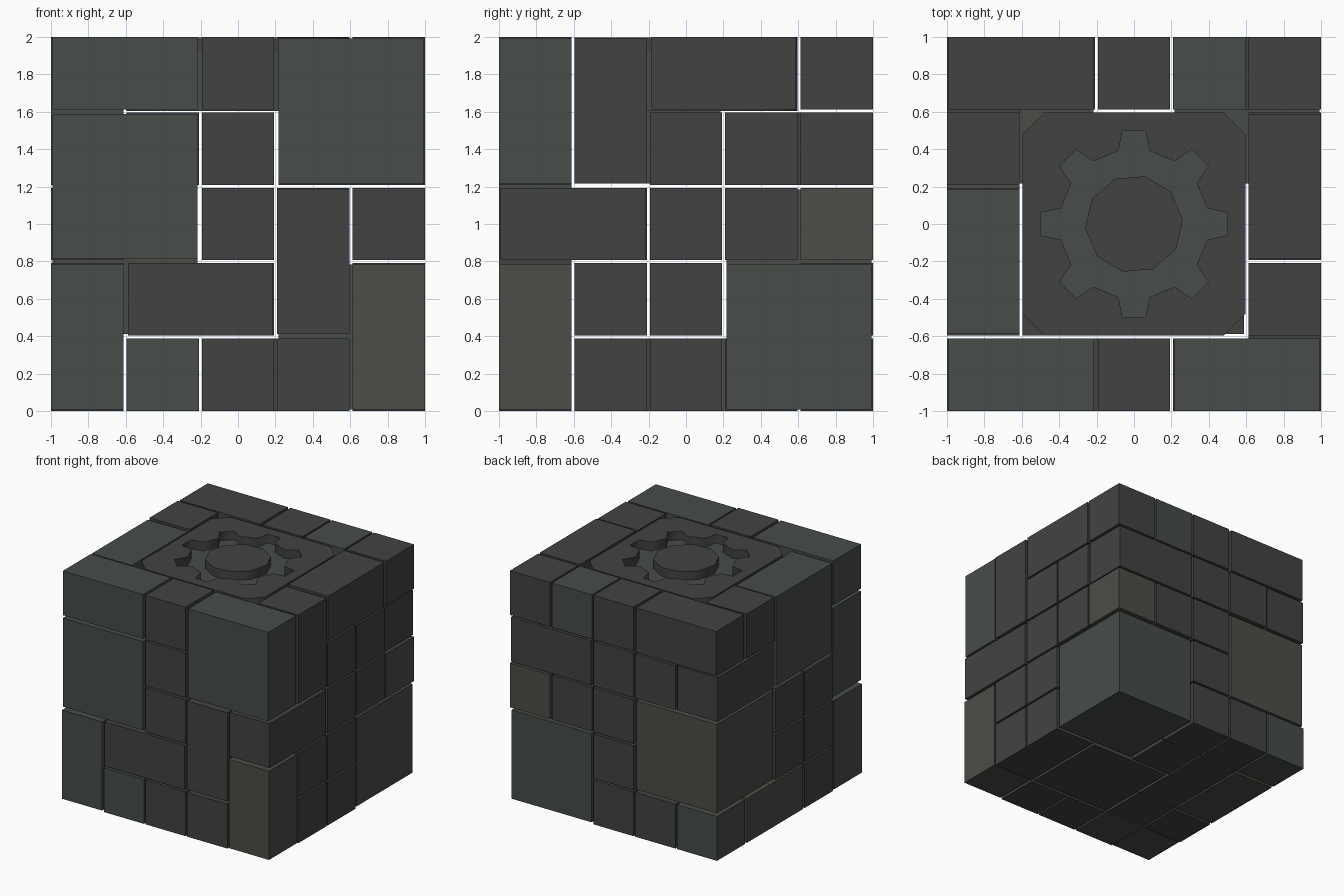
import bpy
from math import sin, cos, radians

if "Cube" in bpy.data.objects:
    bpy.data.objects.remove(bpy.data.objects["Cube"])


def material(name, rgb):
    m = bpy.data.materials.new(name)
    m.diffuse_color = (*rgb, 1)
    m.use_nodes = True
    m.node_tree.nodes["Principled BSDF"].inputs["Base Color"].default_value = m.diffuse_color
    return m


DARK = material("dark_grey", (0.055, 0.055, 0.055))
GREEN = material("green_grey", (0.063, 0.074, 0.066))
BROWN = material("brown_grey", (0.076, 0.072, 0.063))

SHRINK = 0.96                      # each block is scaled about its own centre
CELL = 2 / (4 + SHRINK)
HALF = 2.5 * CELL
taken = set()


def block(x, y, z, mat=DARK, name="block"):
    """Box over inclusive cell ranges of the 5 x 5 x 5 grid."""
    spans = [r if isinstance(r, tuple) else (r, r) for r in (x, y, z)]
    centre = [(a + b + 1) / 2 * CELL - HALF for a, b in spans]
    centre[2] += 1
    bpy.ops.mesh.primitive_cube_add(size=1, location=centre)
    o = bpy.context.object
    o.name = name
    o.scale = [(b - a + 1) * CELL * SHRINK for a, b in spans]
    o.data.materials.append(mat)
    for i in range(spans[0][0], spans[0][1] + 1):
        for j in range(spans[1][0], spans[1][1] + 1):
            for k in range(spans[2][0], spans[2][1] + 1):
                taken.add((i, j, k))


# Merged and coloured blocks: x, y, z cell ranges
for args in [
    # front
    ((0, 1), 0, 4, GREEN), ((3, 4), 0, (3, 4), GREEN), ((0, 1), 0, (2, 3), GREEN),
    (3, 0, (1, 2)), (4, (0, 1), 2), (4, 0, (0, 1), BROWN),
    ((1, 2), 0, 1), (0, 0, (0, 1), GREEN), (1, 0, 0, GREEN),
    # right
    (4, 1, (3, 4)), (4, (2, 3), 4), (4, 4, 2, BROWN),
    # back
    ((3, 4), (3, 4), (0, 1), GREEN), ((3, 4), 4, 3), (3, 4, 4, GREEN),
    ((0, 1), 4, 4), ((0, 1), (3, 4), (1, 2), BROWN), (0, 4, 0, GREEN),
    # left
    (0, (1, 2), (3, 4), GREEN), (0, (3, 4), 3), (0, (2, 3), 0, BROWN),
    # bottom
    ((2, 3), (1, 2), 0),
]:
    block(*args, name="merged_block")

# Single blocks fill the rest of the shell, leaving the top middle open
for i in range(5):
    for j in range(5):
        for k in range(5):
            inside = 0 < i < 4 and 0 < j < 4
            if (i, j, k) not in taken and not (inside and k > 0):
                block(i, j, k, name="single_block")


def slab(name, outlines, z0, z1, mat):
    """Extrude flat outlines; an inner outline becomes a hole."""
    c = bpy.data.curves.new(name, 'CURVE')
    c.dimensions = '2D'
    c.fill_mode = 'BOTH'
    c.extrude = (z1 - z0) / 2
    for pts in outlines:
        s = c.splines.new('POLY')
        s.points.add(len(pts) - 1)
        for p, (x, y) in zip(s.points, pts):
            p.co = (x, y, 0, 1)
        s.use_cyclic_u = True
    o = bpy.data.objects.new(name, c)
    o.location.z = (z0 + z1) / 2
    bpy.context.collection.objects.link(o)
    bpy.ops.object.select_all(action='DESELECT')
    o.select_set(True)
    bpy.context.view_layer.objects.active = o
    bpy.ops.object.convert(target='MESH')
    bpy.context.object.data.materials.clear()
    bpy.context.object.data.materials.append(mat)


def polar(r, deg):
    return (r * cos(radians(deg)), r * sin(radians(deg)))


E, C = 0.595, 0.48
octagon = [(E, -C), (E, C), (C, E), (-C, E), (-E, C), (-E, -C), (-C, -E), (C, -E)]
gear = [polar(r, 45 * t + a) for t in range(8)
        for r, a in ((0.4, -12), (0.504, -7), (0.504, 7), (0.4, 12))]

# Top plate with a sunken gear and a ten-sided hub
FLOOR = 1.92
slab("gear_floor", [octagon], 1.604, FLOOR, GREEN)
slab("gear_cutout_plate", [octagon, gear], FLOOR, 1.996, DARK)
slab("gear_hub", [[polar(0.262, 5 + 36 * n) for n in range(10)]], FLOOR, 1.996, DARK)
